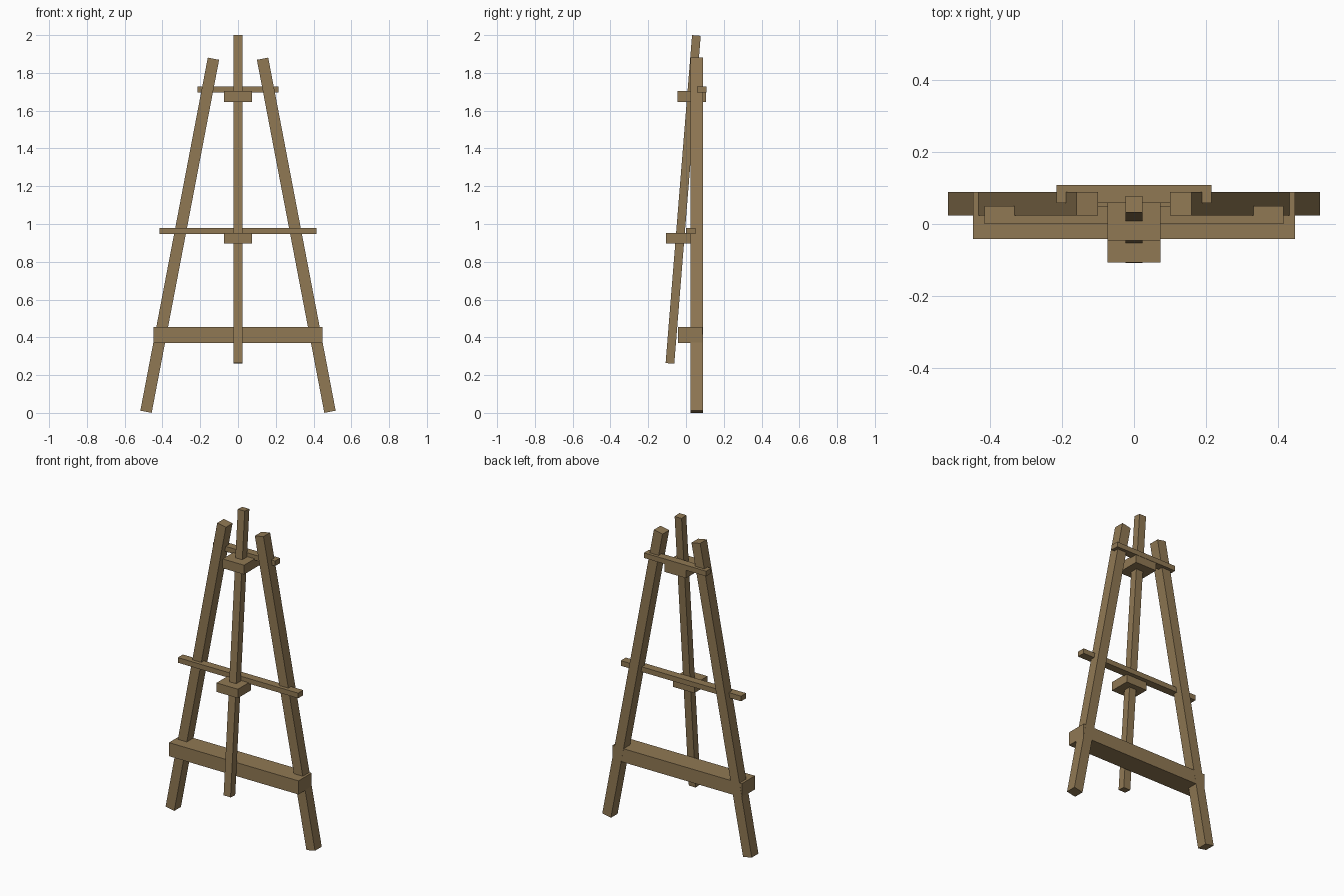
import bpy
import math
from mathutils import Vector, Matrix

if "Cube" in bpy.data.objects:
    bpy.data.objects.remove(bpy.data.objects["Cube"])

wood = bpy.data.materials.new("brown wood")
wood.diffuse_color = (0.28, 0.19, 0.088, 1.0)
wood.use_nodes = True
wood.node_tree.nodes["Principled BSDF"].inputs["Base Color"].default_value = wood.diffuse_color


def finish(name, matrix):
    """Unit cube placed by a matrix, with the wood colour."""
    bpy.ops.mesh.primitive_cube_add(size=1)
    ob = bpy.context.object
    ob.name = ob.data.name = name
    ob.data.transform(matrix)
    ob.data.materials.append(wood)
    return ob


def block(name, x, y, z):
    """Axis-aligned box from (min, max) ranges."""
    ranges = (x, y, z)
    centre = Vector([(a + b) / 2 for a, b in ranges])
    size = Vector([b - a for a, b in ranges])
    return finish(name, Matrix.Translation(centre) @ Matrix.Diagonal(size.to_4d()))


def beam(name, start, end, width, depth):
    """Square-ended beam leaning from start to end in one upright plane."""
    start, end = Vector(start), Vector(end)
    d = end - start
    turn = (Matrix.Rotation(math.atan2(d.x, d.z), 4, 'Y')
            @ Matrix.Rotation(-math.atan2(d.y, d.z), 4, 'X'))
    size = Matrix.Diagonal((width, depth, d.length, 1))
    return finish(name, Matrix.Translation((start + end) / 2) @ turn @ size)


# Two side legs leaning together
for side, label in ((-1, "left_leg"), (1, "right_leg")):
    beam(label, (side * 0.487, 0.056, 0.006), (side * 0.13, 0.056, 1.875), 0.061, 0.066)

# Central post leaning back
beam("central_post", (0, -0.085, 0.262), (0, 0.055, 1.998), 0.048, 0.046)

# Lower tray between the legs
block("lower_tray", (-0.448, 0.448), (-0.042, 0.0885), (0.37, 0.455))

# Middle rail and its clamp block
block("middle_rail", (-0.416, 0.416), (0.0, 0.05), (0.947, 0.979))
block("middle_clamp", (-0.074, 0.074), (-0.107, 0.024), (0.897, 0.953))

# Upper rail and its clamp block
block("upper_rail", (-0.215, 0.215), (0.059, 0.108), (1.697, 1.729))
block("upper_clamp", (-0.074, 0.074), (-0.046, 0.106), (1.647, 1.705))
